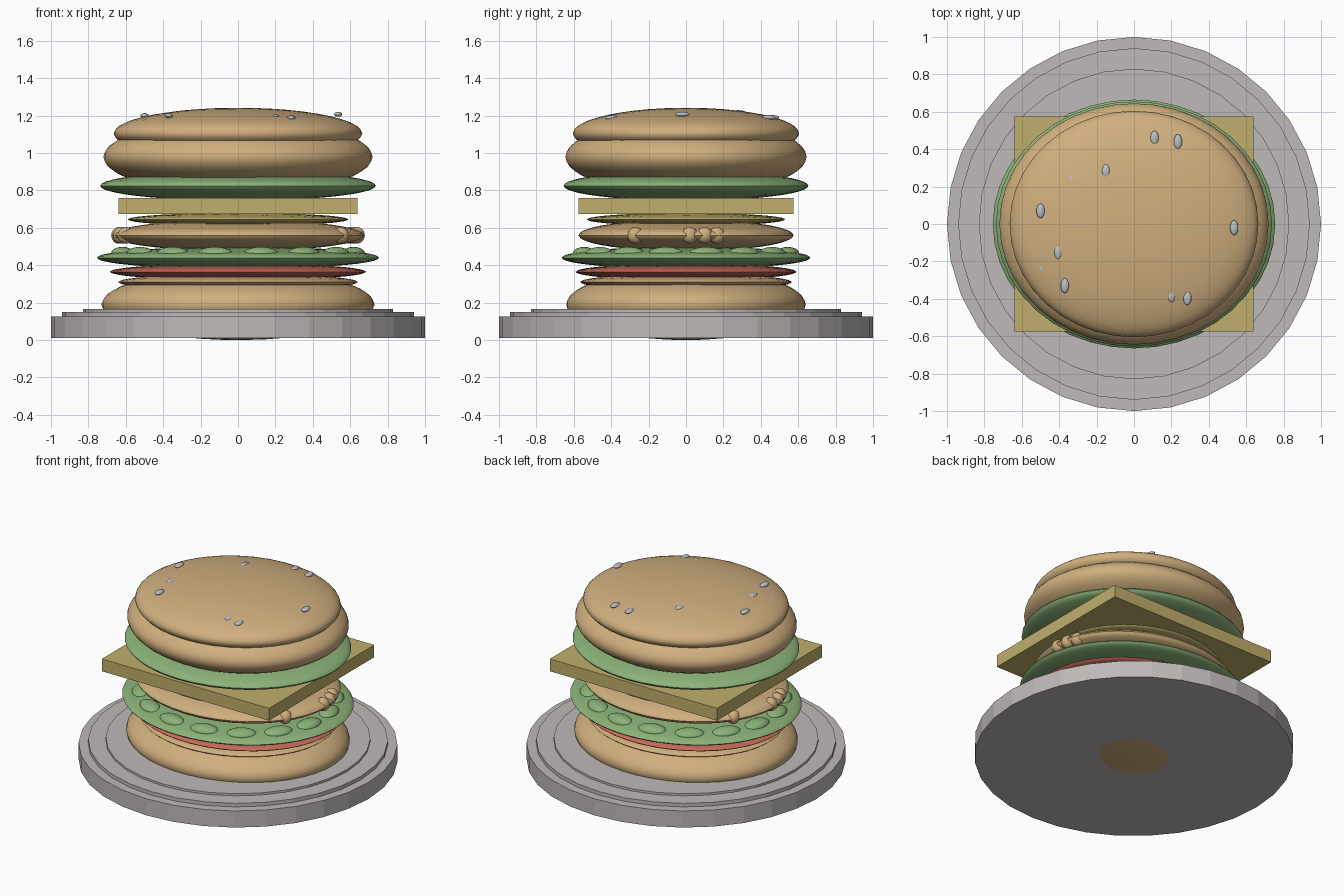
import bpy, math

if "Cube" in bpy.data.objects:
    bpy.data.objects.remove(bpy.data.objects["Cube"])

def mat(name, r, g, b):
    m = bpy.data.materials.new(name)
    m.diffuse_color = (r, g, b, 1)
    m.use_nodes = True
    m.node_tree.nodes["Principled BSDF"].inputs["Base Color"].default_value = m.diffuse_color
    return m

TAN = mat("toasted_bun", 0.63, 0.43, 0.21)
GREEN = mat("lettuce_green", 0.26, 0.45, 0.19)
RED = mat("tomato_red", 0.56, 0.14, 0.10)
YELLOW = mat("cheese_yellow", 0.53, 0.43, 0.15)
GREY = mat("plate_grey", 0.52, 0.49, 0.48)
SEED = mat("seed_grey", 0.50, 0.52, 0.55)

def finish(name, material, angle):
    ob = bpy.context.object
    ob.name = name
    ob.data.materials.append(material)
    bpy.ops.object.transform_apply(location=False, rotation=True, scale=True)
    bpy.ops.object.shade_smooth_by_angle(angle=math.radians(angle))
    return ob

def blob(name, material, loc, size, sub=4, turn=0.0):
    """Squashed sphere with the given half sizes."""
    bpy.ops.mesh.primitive_ico_sphere_add(subdivisions=sub, radius=1, location=loc)
    bpy.context.object.scale = size
    bpy.context.object.rotation_euler.z = turn
    return finish(name, material, 30)

def disc(name, radius, z0, z1):
    bpy.ops.mesh.primitive_cylinder_add(vertices=32, radius=radius, depth=z1 - z0,
                                        location=(0, 0, (z0 + z1) / 2))
    return finish(name, GREY, 5)

# Stepped plate
disc("plate_base", 1.0, 0.01, 0.125)
disc("plate_step", 0.94, 0.10, 0.15)
disc("plate_centre", 0.83, 0.12, 0.165)

# Stacked round layers: name, colour, height, half sizes
layers = [
    ("bottom_bun", TAN, 0.19, (0.73, 0.64, 0.19)),
    ("bottom_bun_top", TAN, 0.31, (0.64, 0.565, 0.045)),
    ("tomato", RED, 0.365, (0.685, 0.59, 0.045)),
    ("lower_lettuce", GREEN, 0.44, (0.755, 0.665, 0.06)),
    ("patty", TAN, 0.56, (0.675, 0.575, 0.085)),
    ("sauce_layer", YELLOW, 0.645, (0.59, 0.53, 0.035)),
    ("upper_lettuce", GREEN, 0.825, (0.738, 0.655, 0.08)),
    ("top_bun", TAN, 0.98, (0.72, 0.645, 0.20)),
    ("top_bun_crown", TAN, 1.105, (0.665, 0.605, 0.137)),
]
for name, material, z, size in layers:
    blob(name, material, (0, 0, z), size)

# Ruffles around the lower lettuce
for i in range(16):
    a = 2 * math.pi * (i + 0.5) / 16
    blob("lettuce_ruffle", GREEN, (0.63 * math.cos(a), 0.555 * math.sin(a), 0.463),
         (0.06, 0.095, 0.035), 3, a)

# Lumps on both sides of the patty
for s in (1, -1):
    for x, y in ((0.635, 0.02), (0.625, 0.10), (0.60, 0.165), (0.55, -0.27)):
        blob("patty_lump", TAN, (s * x, s * y, 0.56), (0.043, 0.043, 0.045), 3)

# Cheese slice
bpy.ops.mesh.primitive_cube_add(size=1, location=(0, 0, 0.717))
bpy.context.object.scale = (1.28, 1.15, 0.085)
finish("cheese_slice", YELLOW, 30)

# Seeds scattered over the crown
seeds = [(0.11, 0.46, 1.19), (0.235, 0.44, 1.19), (-0.33, 0.235, 1.198),
         (-0.50, 0.07, 1.20), (-0.405, -0.15, 1.20), (-0.49, -0.23, 1.167),
         (-0.37, -0.33, 1.20), (0.20, -0.38, 1.193), (0.285, -0.395, 1.188),
         (0.535, -0.02, 1.207), (-0.15, 0.28, 1.216)]
for p in seeds:
    blob("seed", SEED, p, (0.022, 0.039, 0.013), 3)
